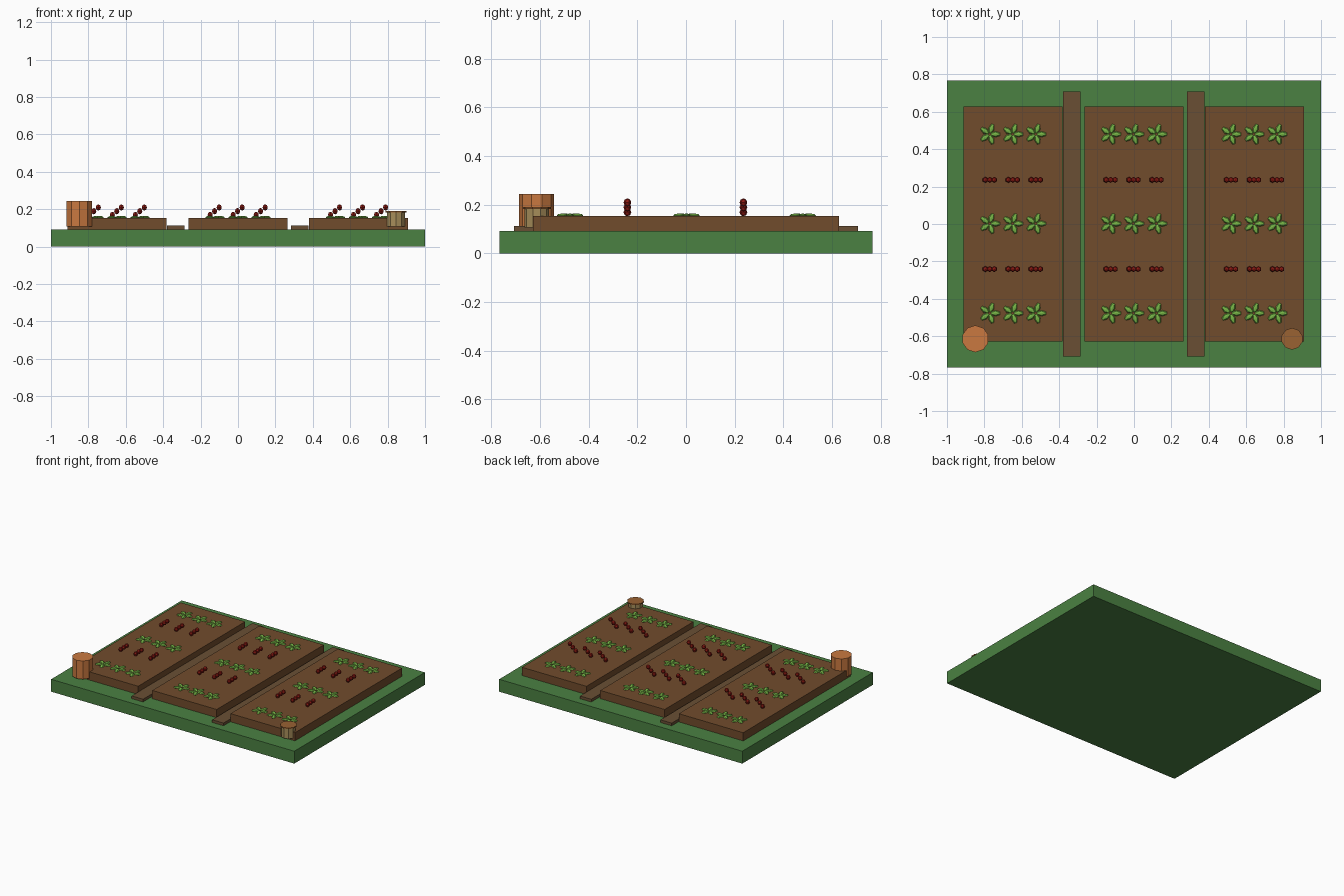
import bpy, bmesh, math
from mathutils import Matrix, Vector

if "Cube" in bpy.data.objects:
    bpy.data.objects.remove(bpy.data.objects["Cube"])


def material(name, rgb):
    m = bpy.data.materials.new(name)
    m.diffuse_color = [(c / 255) ** 2.2 for c in rgb] + [1]
    m.use_nodes = True
    m.node_tree.nodes["Principled BSDF"].inputs["Base Color"].default_value = m.diffuse_color
    return m


GRASS = material("grass", (76, 128, 68))
SOIL = material("soil", (112, 77, 48))
PATH = material("path_earth", (105, 80, 55))
LEAF = material("leaf", (118, 180, 72))
BERRY = material("berry", (140, 32, 26))
CLAY = material("clay", (200, 120, 66))
STRAW = material("straw", (165, 140, 90))
LID = material("lid_wood", (152, 98, 54))


def finish(name, bm, mat):
    me = bpy.data.meshes.new(name)
    bm.to_mesh(me)
    bm.free()
    me.materials.append(mat)
    ob = bpy.data.objects.new(name, me)
    bpy.context.collection.objects.link(ob)
    return ob


def box(name, x, sx, sy, z0, z1, mat):
    bm = bmesh.new()
    bmesh.ops.create_cube(bm, size=1, matrix=Matrix.Translation((x, 0, (z0 + z1) / 2))
                          @ Matrix.Diagonal((sx, sy, z1 - z0, 1)))
    return finish(name, bm, mat)


def drum(name, x, y, r, z0, z1, sides, mat):
    bm = bmesh.new()
    bmesh.ops.create_cone(bm, cap_ends=True, segments=sides, radius1=r, radius2=r,
                          depth=z1 - z0, matrix=Matrix.Translation((x, y, (z0 + z1) / 2)))
    return finish(name, bm, mat)


def blob(bm, matrix, segments=6, rings=4):
    bmesh.ops.create_uvsphere(bm, u_segments=segments, v_segments=rings,
                              radius=1, matrix=matrix)


# Ground, beds and the two paths between them
BED_TOP = 0.153
box("ground", 0, 2, 1.534, 0, 0.092, GRASS)
for i, x in enumerate((-0.646, 0, 0.644)):
    box(f"bed_{i + 1}", x, 0.53, 1.258, 0.09, BED_TOP, SOIL)
for i, x in enumerate((-0.332, 0.33)):
    box(f"path_{i + 1}", x, 0.093, 1.416, 0.09, 0.112, PATH)

# Plants: leafy rosettes in three rows, leaning berry stalks in two rows
for b, bx in enumerate((-0.646, 0, 0.644)):
    leaves, berries = bmesh.new(), bmesh.new()
    for dx in (-0.123, 0, 0.123):
        for y in (-0.477, 0.002, 0.48):
            for k in range(5):
                m = (Matrix.Translation((bx + dx - 0.003, y, BED_TOP + 0.002))
                     @ Matrix.Rotation(math.tau * k / 5, 4, 'Z')
                     @ Matrix.Translation((0.031, 0, 0))
                     @ Matrix.Diagonal((0.028, 0.016, 0.009, 1)))
                blob(leaves, m)
        for y in (-0.241, 0.236):
            for k in (-1, 0, 1):
                m = (Matrix.Translation((bx + dx - 0.002 + 0.024 * k, y, 0.189 + 0.02 * k))
                     @ Matrix.Diagonal((0.016, 0.016, 0.017, 1)))
                blob(berries, m)
    finish(f"leaf_rosettes_{b + 1}", leaves, LEAF)
    finish(f"berry_stalks_{b + 1}", berries, BERRY)

# Tub and lidded basket at the front corners
drum("tub", -0.848, -0.614, 0.072, 0.107, 0.243, 10, CLAY)
drum("basket", 0.845, -0.614, 0.051, 0.107, 0.186, 10, STRAW)
drum("basket_lid", 0.845, -0.614, 0.058, 0.183, 0.191, 10, LID)
